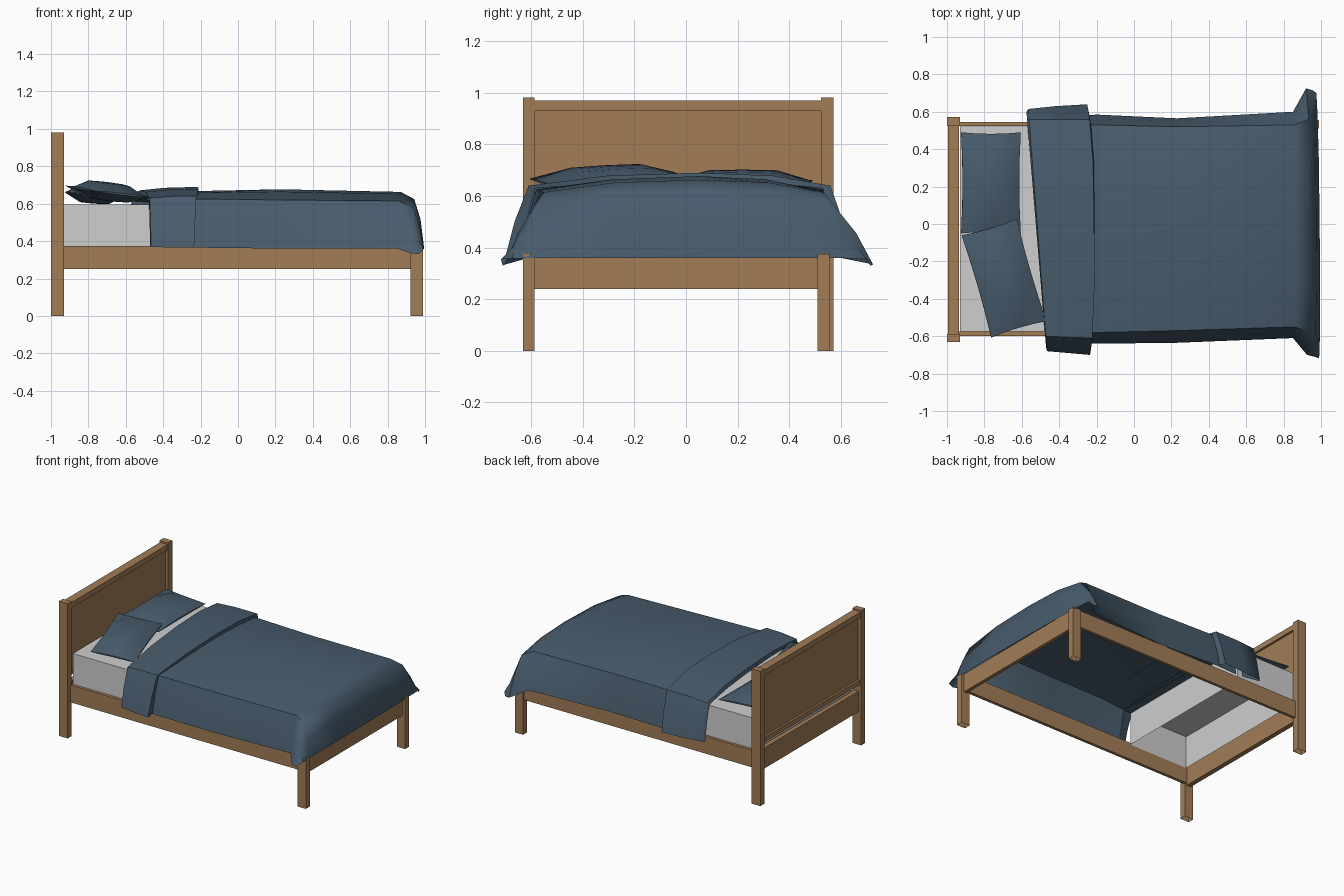
import bpy, bmesh, math
from mathutils import Matrix, Vector

if "Cube" in bpy.data.objects:
    bpy.data.objects.remove(bpy.data.objects["Cube"])

def material(name, col):
    m = bpy.data.materials.new(name)
    m.diffuse_color = (*col, 1)
    m.use_nodes = True
    m.node_tree.nodes["Principled BSDF"].inputs["Base Color"].default_value = m.diffuse_color
    return m

WOOD = material("oak wood", (0.36, 0.205, 0.095))
CLOTH = material("slate blue cloth", (0.065, 0.108, 0.152))
SHEET = material("white sheet", (0.62, 0.62, 0.62))

def finish(name, bm, mat, smooth=None):
    bmesh.ops.recalc_face_normals(bm, faces=bm.faces)
    me = bpy.data.meshes.new(name)
    bm.to_mesh(me)
    bm.free()
    me.materials.append(mat)
    ob = bpy.data.objects.new(name, me)
    bpy.context.collection.objects.link(ob)
    if smooth:
        bpy.context.view_layer.objects.active = ob
        ob.select_set(True)
        bpy.ops.object.shade_smooth_by_angle(angle=math.radians(smooth))
        ob.select_set(False)
    return ob

def box(name, x0, x1, y0, y1, z0, z1, mat, open_bottom=False):
    bm = bmesh.new()
    size = Matrix.Diagonal((x1 - x0, y1 - y0, z1 - z0, 1))
    mid = Matrix.Translation(((x0 + x1) / 2, (y0 + y1) / 2, (z0 + z1) / 2))
    bmesh.ops.create_cube(bm, size=1, matrix=mid @ size)
    bmesh.ops.recalc_face_normals(bm, faces=bm.faces)
    if open_bottom:
        low = [f for f in bm.faces if f.normal.z < -0.9]
        bmesh.ops.delete(bm, geom=low, context='FACES')
    return finish(name, bm, mat)

def drape(name, rows):
    """Cloth lofted along x. Row: x at -y, x at +y, bow, y bottom/rim, y rim/bottom, z bottom, rim, top."""
    bm = bmesh.new()
    grid = []
    for xn, xp, bow, nb, nr, pr, pb, zb, zr, zt in rows:
        zm, zs = zb + (zr - zb) * 0.5, zr + (zt - zr) * 0.78
        sec = [(nb, zb), (nb * 0.6 + nr * 0.4, zm), (nr, zr), (nr * 0.5, zs), (0.05, zt),
               (pr * 0.6, zs), (pr, zr), (pb * 0.6 + pr * 0.4, zm), (pb, zb)]
        line = []
        for y, z in sec:
            t = (y - nb) / (pb - nb)
            x = xn + (xp - xn) * t + bow * (1 - (2 * t - 1) ** 4)
            line.append(bm.verts.new((x, y, z)))
        grid.append(line)
    for a, b in zip(grid, grid[1:]):
        for i in range(len(a) - 1):
            bm.faces.new((a[i], a[i + 1], b[i + 1], b[i]))
    return finish(name, bm, CLOTH, 60)

def pillow(name, loc, w, l, h, rot, tilt_x, tilt_y):
    bm = bmesh.new()
    bmesh.ops.create_cube(bm, size=2)
    bmesh.ops.subdivide_edges(bm, edges=bm.edges[:], cuts=3, use_grid_fill=True)
    for v in bm.verts:
        u, s, z = v.co
        bulge = (1 - 0.9 * u ** 4) * (1 - 0.9 * s ** 4)
        pinch_u, pinch_s = 1 - 0.05 * (1 - s * s), 1 - 0.03 * (1 - u * u)
        v.co = Vector((u * w / 2 * pinch_u, s * l / 2 * pinch_s, z * h / 2 * bulge))
    bm.transform(Matrix.Translation(loc) @ Matrix.Rotation(rot, 4, 'Z')
                 @ Matrix.Rotation(tilt_y, 4, 'Y') @ Matrix.Rotation(tilt_x, 4, 'X'))
    return finish(name, bm, CLOTH, 60)

# Posts
for side, y0, y1 in (("front", -0.632, -0.587), ("back", 0.523, 0.572)):
    box("head_post_" + side, -1.0, -0.93, y0, y1, 0, 0.982, WOOD, True)
for side, y0, y1 in (("front", -0.632, -0.587), ("back", 0.51, 0.557)):
    box("foot_post_" + side, 0.923, 0.99, y0, y1, 0, 0.375, WOOD, True)

# Headboard: cap, panel, middle rail and lower rail
box("headboard_cap", -0.995, -0.935, -0.59, 0.525, 0.93, 0.97, WOOD)
box("headboard_panel", -0.975, -0.95, -0.59, 0.525, 0.46, 0.93, WOOD)
box("headboard_middle_rail", -0.99, -0.94, -0.59, 0.525, 0.44, 0.475, WOOD)
box("headboard_lower_rail", -0.98, -0.945, -0.59, 0.525, 0.24, 0.39, WOOD)

# Side and foot rails
box("side_rail_front", -0.94, 0.93, -0.598, -0.576, 0.25, 0.375, WOOD)
box("side_rail_back", -0.94, 0.93, 0.525, 0.546, 0.25, 0.375, WOOD)
box("foot_rail", 0.945, 0.97, -0.59, 0.515, 0.24, 0.375, WOOD)

# Mattress shell, visible at the head end only
box("mattress", -0.93, -0.45, -0.574, 0.522, 0.36, 0.597, SHEET, True)

# Blanket with flared foot corners
drape("blanket", [
    (-0.40, -0.40, 0, -0.63, -0.58, 0.53, 0.57, 0.37, 0.61, 0.64),
    (-0.20, -0.20, 0, -0.64, -0.58, 0.53, 0.585, 0.365, 0.625, 0.668),
    (0.23, 0.23, 0, -0.635, -0.57, 0.52, 0.565, 0.36, 0.62, 0.677),
    (0.85, 0.85, 0.02, -0.61, -0.55, 0.53, 0.60, 0.36, 0.615, 0.663),
    (0.925, 0.92, 0.02, -0.70, -0.575, 0.56, 0.725, 0.335, 0.58, 0.625),
    (0.965, 0.955, 0.015, -0.71, -0.60, 0.58, 0.715, 0.33, 0.48, 0.52),
    (0.99, 0.975, 0.01, -0.718, -0.60, 0.58, 0.70, 0.355, 0.36, 0.36)])

# Turned-back fold
drape("blanket_fold", [
    (-0.24, -0.24, 0.03, -0.64, -0.585, 0.53, 0.59, 0.37, 0.63, 0.66),
    (-0.235, -0.25, 0.03, -0.70, -0.61, 0.56, 0.64, 0.365, 0.64, 0.69),
    (-0.35, -0.42, 0, -0.69, -0.605, 0.56, 0.63, 0.365, 0.64, 0.685),
    (-0.465, -0.565, 0, -0.68, -0.60, 0.56, 0.615, 0.37, 0.63, 0.672),
    (-0.47, -0.575, 0, -0.66, -0.59, 0.545, 0.60, 0.37, 0.615, 0.645),
    (-0.40, -0.45, 0, -0.63, -0.58, 0.53, 0.575, 0.37, 0.605, 0.63)])

# Pillows
pillow("pillow_back", (-0.765, 0.22, 0.65), 0.32, 0.54, 0.10, 0, 0, math.radians(4))
pillow("pillow_front", (-0.695, -0.29, 0.665), 0.31, 0.57, 0.10,
       math.radians(16.5), math.radians(3), math.radians(6))
